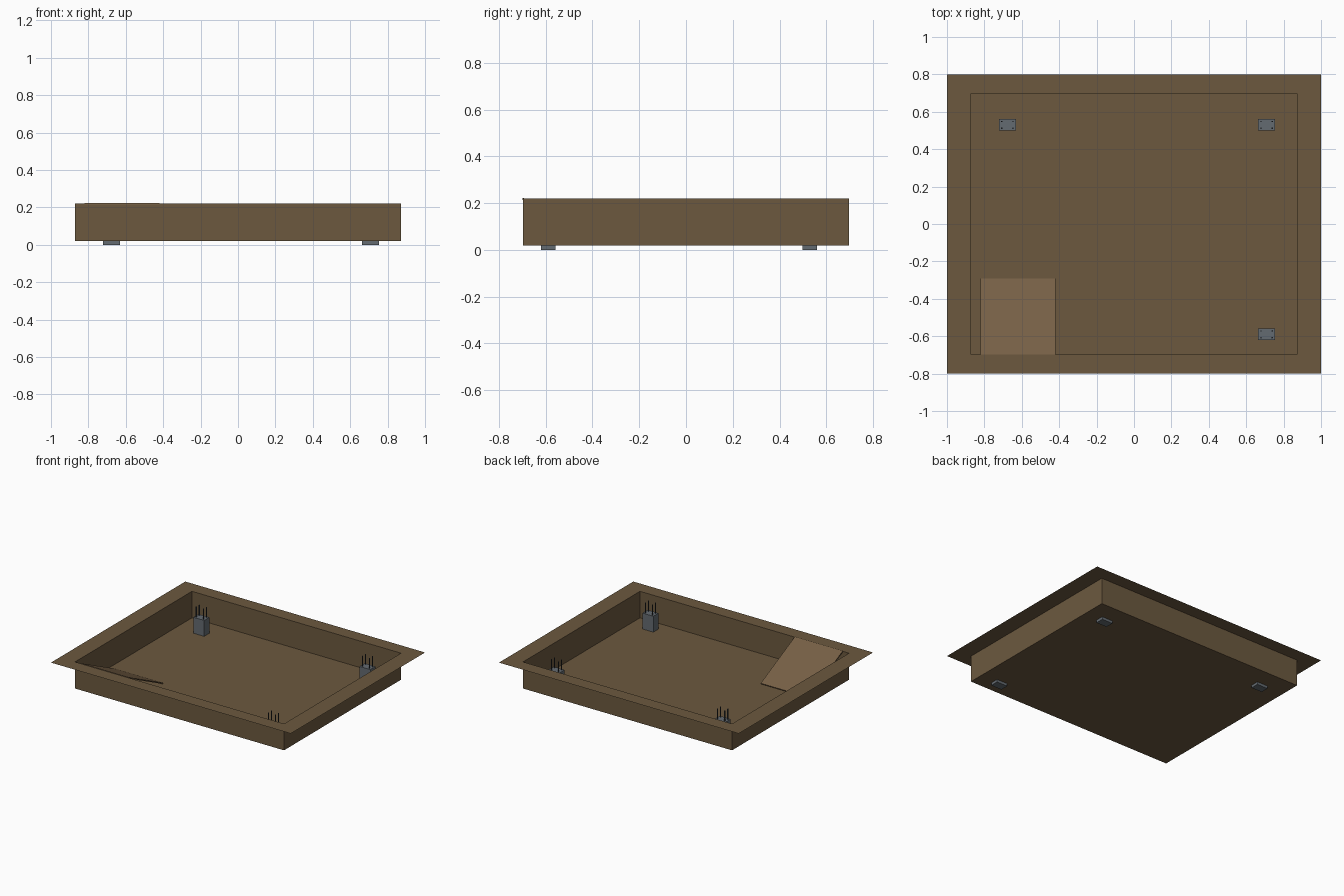
import bpy, bmesh, math
from mathutils import Vector, Matrix

if "Cube" in bpy.data.objects:
    bpy.data.objects.remove(bpy.data.objects["Cube"])


def srgb(r, g, b):
    f = lambda c: c / 12.92 if c <= 0.04045 else ((c + 0.055) / 1.055) ** 2.4
    return (f(r / 255), f(g / 255), f(b / 255), 1.0)


def material(name, rgb):
    m = bpy.data.materials.new(name)
    m.diffuse_color = srgb(*rgb)
    m.use_nodes = True
    m.node_tree.nodes["Principled BSDF"].inputs["Base Color"].default_value = m.diffuse_color
    return m


EARTH = material("earth brown", (108, 89, 63))
WOOD = material("ramp brown", (118, 95, 69))
CONCRETE = material("concrete grey", (100, 107, 113))
STEEL = material("dark steel", (58, 62, 66))


def finish(bm, name, mat):
    me = bpy.data.meshes.new(name)
    bm.to_mesh(me)
    bm.free()
    me.materials.append(mat)
    ob = bpy.data.objects.new(name, me)
    bpy.context.collection.objects.link(ob)
    return ob


def box(name, center, size, mat, rot_x=0.0):
    bm = bmesh.new()
    bmesh.ops.create_cube(bm, size=1, matrix=Matrix.Translation(center)
                          @ Matrix.Rotation(rot_x, 4, 'X')
                          @ Matrix.Diagonal((*size, 1)))
    return finish(bm, name, mat)


FLOOR, GROUND = 0.02, 0.22

# ground rim, pit walls and pit floor: one thin sheet of nested rings
bm = bmesh.new()
rings = []
for hx, hy, z in ((1.0, 0.8, GROUND), (0.872, 0.697, GROUND), (0.872, 0.697, FLOOR)):
    rings.append([bm.verts.new((sx * hx, sy * hy, z))
                  for sx, sy in ((-1, -1), (1, -1), (1, 1), (-1, 1))])
for a, b in zip(rings, rings[1:]):
    for i in range(4):
        j = (i + 1) % 4
        bm.faces.new((a[i], a[j], b[j], b[i]))
bm.faces.new(rings[-1])
finish(bm, "excavated_pit", EARTH)

# sloped access ramp
top, low = Vector((-0.62, -0.699, GROUND)), Vector((-0.62, -0.292, FLOOR + 0.004))
d = low - top
box("access_ramp", (top + low) / 2, (0.4, d.length, 0.008), WOOD,
    math.atan2(d.z, d.y))

# footings with four reinforcing rods each
for n, (x, y) in enumerate(((-0.677, 0.53), (0.709, 0.53), (0.709, -0.59)), 1):
    box(f"footing_{n}", (x, y, 0.07), (0.09, 0.062, 0.14), CONCRETE)
    bm = bmesh.new()
    for sx in (-1, 1):
        for sy in (-1, 1):
            bmesh.ops.create_cone(bm, cap_ends=True, segments=8,
                                  radius1=0.004, radius2=0.004, depth=0.09,
                                  matrix=Matrix.Translation((x + sx * 0.03, y + sy * 0.018, 0.173)))
    finish(bm, f"footing_rods_{n}", STEEL)
